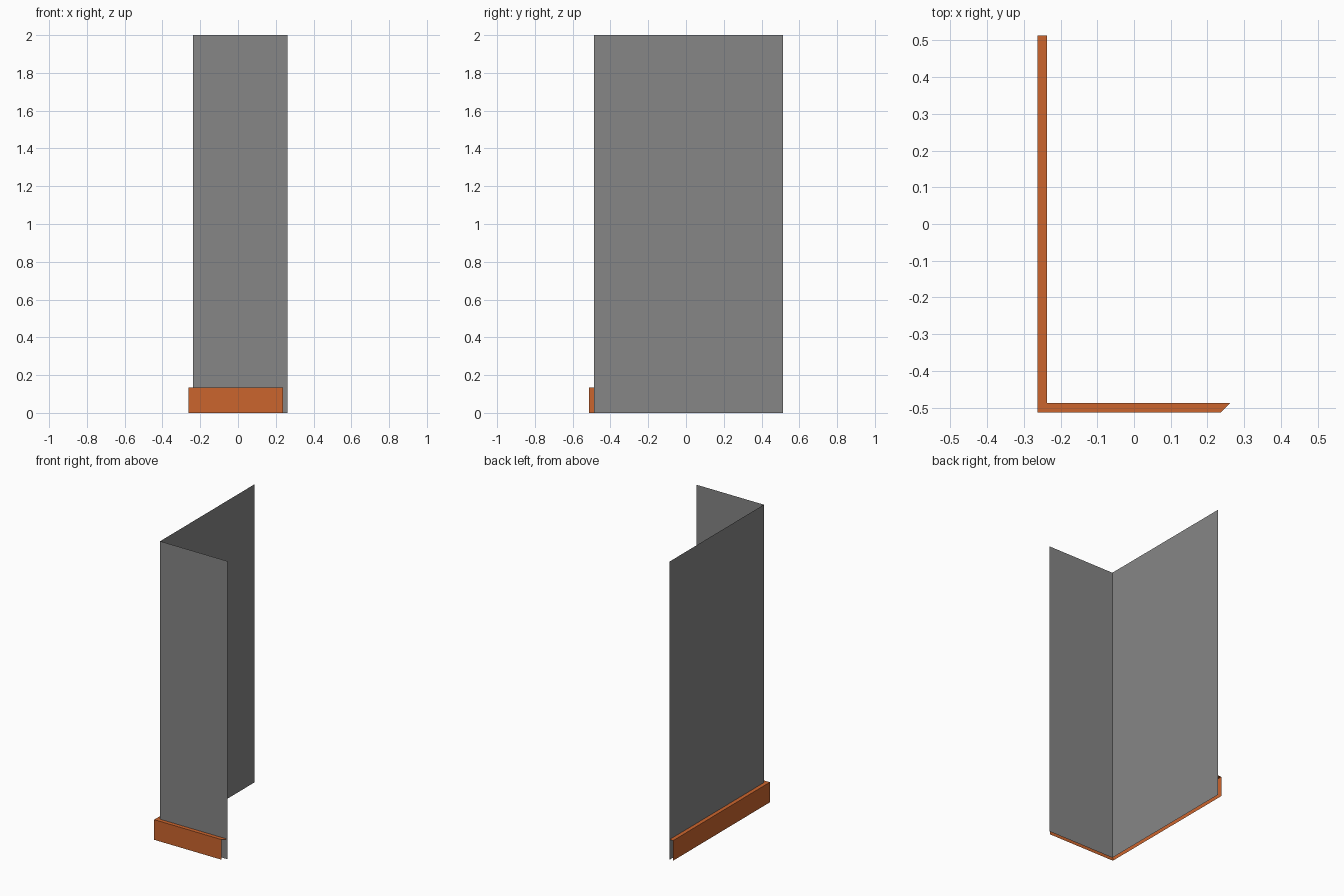
import bpy
import bmesh

cube = bpy.data.objects.get("Cube")
if cube:
    bpy.data.objects.remove(cube, do_unlink=True)

# Main dimensions: two wall sheets meeting at a corner, with a thin skirting
HALF_X, HALF_Y = 0.263, 0.513
THICK = 0.026
WALL_HEIGHT = 2.0
SKIRT_HEIGHT = 0.135


def make_material(name, rgb):
    mat = bpy.data.materials.new(name)
    mat.use_nodes = True
    colour = (*rgb, 1.0)
    mat.diffuse_color = colour
    mat.node_tree.nodes["Principled BSDF"].inputs["Base Color"].default_value = colour
    return mat


def make_strips(name, rails, mat):
    """Bridge each rail (a list of points) to the next with flat faces."""
    bm = bmesh.new()
    rows = [[bm.verts.new(p) for p in rail] for rail in rails]
    for low, high in zip(rows, rows[1:]):
        for i in range(len(low) - 1):
            bm.faces.new((low[i], low[i + 1], high[i + 1], high[i]))
    mesh = bpy.data.meshes.new(name)
    bm.to_mesh(mesh)
    bm.free()
    mesh.materials.append(mat)
    obj = bpy.data.objects.new(name, mesh)
    bpy.context.collection.objects.link(obj)
    return obj


def at_height(path, z):
    return [(x, y, z) for x, y in path]


grey = make_material("wall grey", (0.24, 0.24, 0.24))
orange = make_material("skirting orange", (0.6, 0.13, 0.027))

# Plan paths, from the back end round the corner to the front end
wall_x, wall_y = THICK - HALF_X, THICK - HALF_Y
wall_path = [(wall_x, HALF_Y), (wall_x, wall_y), (HALF_X, wall_y)]
skirt_path = [(-HALF_X, HALF_Y), (-HALF_X, -HALF_Y), (HALF_X - THICK, -HALF_Y)]

# Corner walls
make_strips("corner_walls",
            [at_height(wall_path, 0), at_height(wall_path, WALL_HEIGHT)], grey)

# Skirting board: outer face and top ledge, open at the ends and underneath
make_strips("skirting_board",
            [at_height(skirt_path, 0),
             at_height(skirt_path, SKIRT_HEIGHT),
             at_height(wall_path, SKIRT_HEIGHT)], orange)
